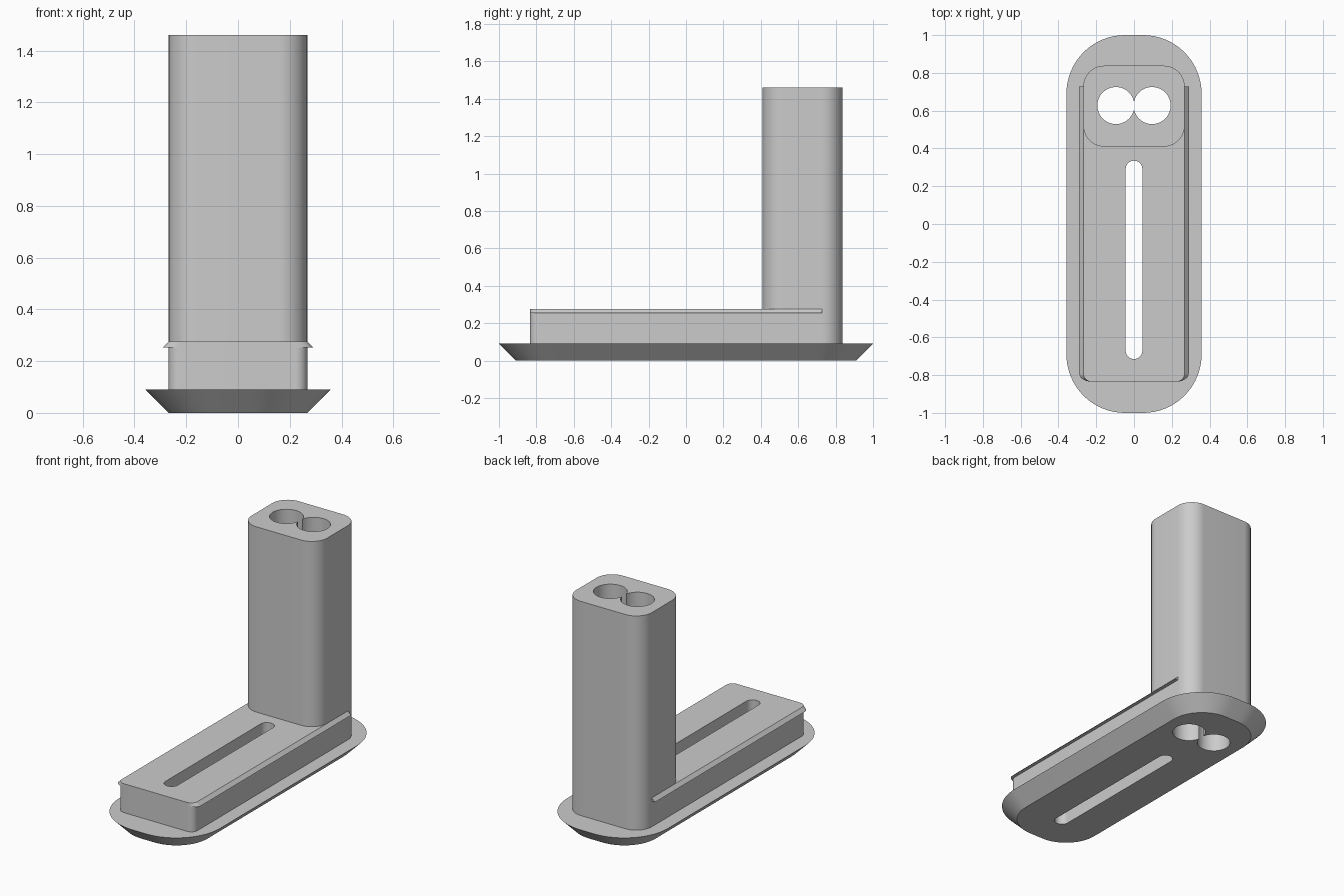
import bpy, bmesh
from math import sin, cos, pi

cube = bpy.data.objects.get("Cube")
if cube:
    bpy.data.objects.remove(cube, do_unlink=True)

grey = bpy.data.materials.new("plain grey")
grey.use_nodes = True
colour = (0.6, 0.6, 0.6, 1)
grey.diffuse_color = colour
grey.node_tree.nodes["Principled BSDF"].inputs["Base Color"].default_value = colour

SEG = 16                    # segments per rounded corner
HALF, FRONT, BACK = 0.268, -0.835, 0.838
BASE_TOP, BODY_TOP, COLUMN_TOP = 0.09, 0.275, 1.46


def arc(cx, cy, rx, ry, start):
    """Quarter turn, counter-clockwise from the start angle."""
    return [(cx + rx * cos(start + pi / 2 * i / SEG),
             cy + ry * sin(start + pi / 2 * i / SEG)) for i in range(SEG + 1)]


def outline(half, y0, y1, r0, r1):
    """Rounded rectangle with front radius r0 and back radius r1."""
    pts = (arc(half - r1, y1 - r1, r1, r1, 0) + arc(r1 - half, y1 - r1, r1, r1, pi / 2)
           + arc(r0 - half, y0 + r0, r0, r0, pi) + arc(half - r0, y0 + r0, r0, r0, 1.5 * pi))
    clean = []
    for p in pts:
        if not clean or abs(p[0] - clean[-1][0]) + abs(p[1] - clean[-1][1]) > 1e-5:
            clean.append(p)
    return clean


def make(name, bm):
    bmesh.ops.remove_doubles(bm, verts=bm.verts, dist=1e-5)
    bmesh.ops.recalc_face_normals(bm, faces=bm.faces)
    mesh = bpy.data.meshes.new(name)
    bm.to_mesh(mesh)
    bm.free()
    mesh.materials.append(grey)
    ob = bpy.data.objects.new(name, mesh)
    bpy.context.collection.objects.link(ob)
    return ob


def loft(name, low, z0, high, z1):
    """Solid between two matching outlines."""
    bm = bmesh.new()
    a = [bm.verts.new((x, y, z0)) for x, y in low]
    b = [bm.verts.new((x, y, z1)) for x, y in high]
    bm.faces.new(a[::-1])
    bm.faces.new(b)
    for i in range(len(a)):
        j = (i + 1) % len(a)
        bm.faces.new((a[i], a[j], b[j], b[i]))
    return make(name, bm)


def activate(ob):
    bpy.ops.object.select_all(action='DESELECT')
    ob.select_set(True)
    bpy.context.view_layer.objects.active = ob


# Flared base, body block and upright column
base = loft("base", outline(0.268, -0.91, 0.91, 0.22, 0.22), 0,
            outline(0.358, -1, 1, 0.31, 0.31), BASE_TOP)
body_shape = outline(HALF, FRONT, BACK, 0.045, 0.11)
body = loft("body", body_shape, BASE_TOP, body_shape, BODY_TOP)
column_shape = outline(HALF, 0.41, BACK, 0.11, 0.11)
column = loft("column", column_shape, BODY_TOP, column_shape, COLUMN_TOP)

# Long slot and the pair of joined bores, cut through everything
slot_shape = outline(0.044, -0.715, 0.335, 0.0439, 0.0439)
cutters = [loft("slot_cutter", slot_shape, -0.2, slot_shape, 0.6)]
for side in (-1, 1):
    ring = [(side * 0.096 + 0.098 * cos(2 * pi * i / 64),
             0.627 + 0.098 * sin(2 * pi * i / 64)) for i in range(64)]
    cutters.append(loft("bore_cutter", ring, -0.2, ring, 1.7))
for part in (base, body, column):
    activate(part)
    for cutter in cutters:
        if part is column and cutter is cutters[0]:
            continue
        mod = part.modifiers.new("cut", 'BOOLEAN')
        mod.operation = 'DIFFERENCE'
        mod.solver = 'EXACT'
        mod.object = cutter
        bpy.ops.object.modifier_apply(modifier=mod.name)
for cutter in cutters:
    bpy.data.objects.remove(cutter, do_unlink=True)

# Wedge-shaped side rails, fading out around the front corners
corner = HALF - 0.045
inner = [(HALF, 0.728)] + arc(corner, FRONT + 0.045, 0.045, 0.045, 1.5 * pi)[::-1]
outer = [(0.29, 0.728)] + arc(corner, FRONT + 0.045, 0.067, 0.045, 1.5 * pi)[::-1]
bm = bmesh.new()
rows = [[bm.verts.new((*i, BODY_TOP)), bm.verts.new((*o, 0.253)), bm.verts.new((*i, 0.253))]
        for i, o in zip(inner, outer)]
bm.faces.new(rows[0])
for p, q in zip(rows, rows[1:]):
    for k in range(3):
        n = (k + 1) % 3
        bm.faces.new((p[k], p[n], q[n], q[k]))
bm.faces.new(rows[-1])
rails = make("side_rails", bm)
rails.modifiers.new("mirror", 'MIRROR')

for part in (base, body, column, rails):
    activate(part)
    bpy.ops.object.shade_smooth_by_angle(angle=pi / 6)
